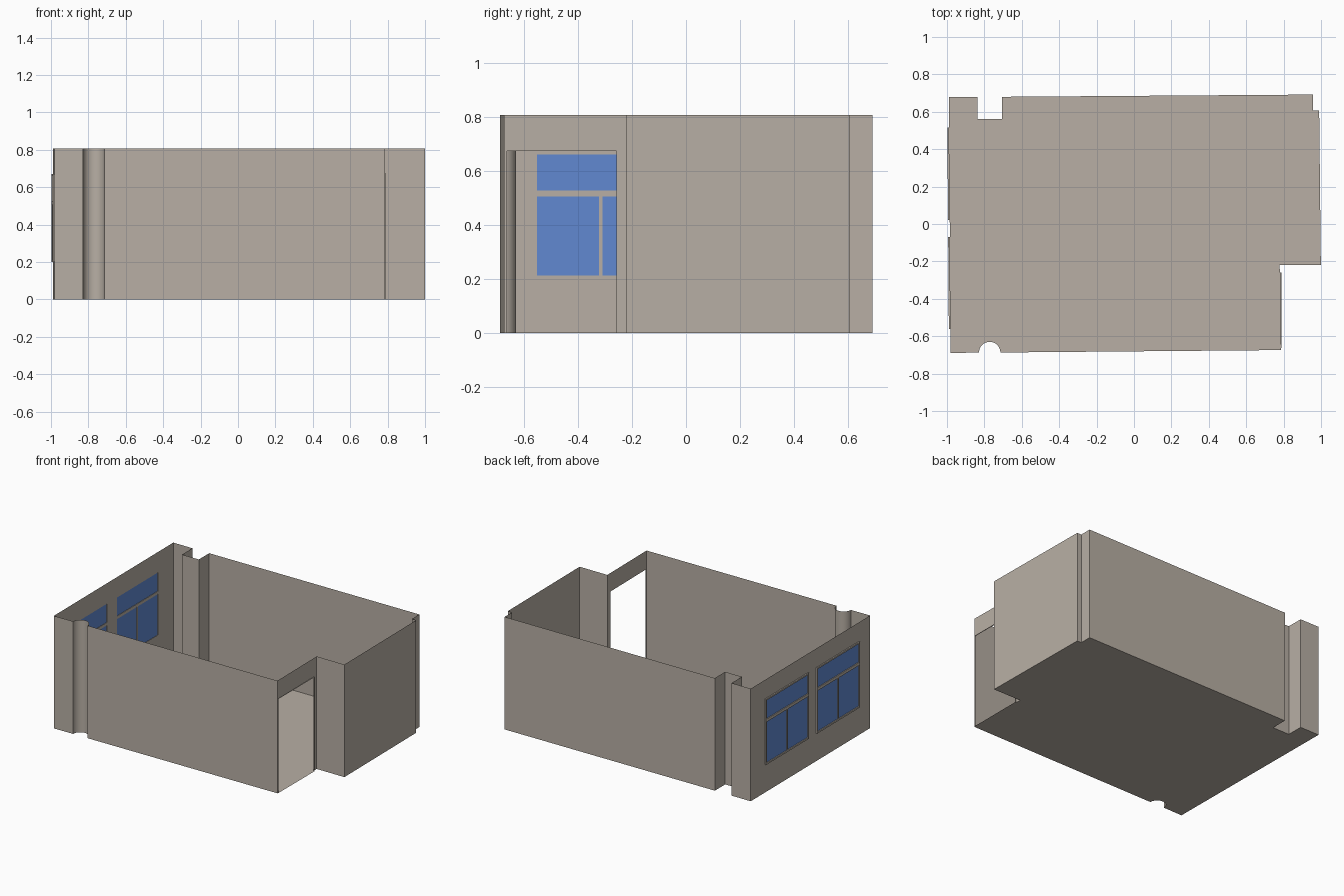
import bpy, bmesh, math

if "Cube" in bpy.data.objects:
    bpy.data.objects.remove(bpy.data.objects["Cube"])

H = 0.808          # wall height
BUMP = 0.009       # how far frames stand out from the walls


def material(name, rgb):
    m = bpy.data.materials.new(name)
    m.diffuse_color = (*rgb, 1)
    m.use_nodes = True
    m.node_tree.nodes["Principled BSDF"].inputs["Base Color"].default_value = m.diffuse_color
    return m


PLASTER = material("warm grey plaster", (0.48, 0.43, 0.375))
GLASS = material("window blue", (0.12, 0.25, 0.64))


def make(name, quads, mat):
    """Object from a list of polygons, shared corners merged."""
    bm = bmesh.new()
    for q in quads:
        bm.faces.new([bm.verts.new(c) for c in q])
    bmesh.ops.remove_doubles(bm, verts=bm.verts, dist=1e-5)
    me = bpy.data.meshes.new(name)
    bm.to_mesh(me)
    bm.free()
    me.materials.append(mat)
    ob = bpy.data.objects.new(name, me)
    bpy.context.collection.objects.link(ob)
    return ob


def upright(p, q, z0=0, z1=H):
    return [(*p, z0), (*q, z0), (*q, z1), (*p, z1)]


def panel(line, y0, y1, z0, z1, holes=(), shift=0.0):
    """Upright panel along a wall line x(y), cut by (y0, y1, z0, z1) holes."""
    ys = sorted({y0, y1, *[v for h in holes for v in h[:2]]})
    zs = sorted({z0, z1, *[v for h in holes for v in h[2:]]})
    quads = []
    for a, b in zip(ys, ys[1:]):
        for c, d in zip(zs, zs[1:]):
            y, z = (a + b) / 2, (c + d) / 2
            if not any(h[0] < y < h[1] and h[2] < z < h[3] for h in holes):
                quads.append(upright((line(a) + shift, a), (line(b) + shift, b), c, d))
    return quads


def line_between(p, q):
    return lambda y: p[0] + (q[0] - p[0]) * (y - p[1]) / (q[1] - p[1])


# Room outline
column = [(-0.7715 - 0.057 * math.cos(math.pi * i / 24),
           -0.687 + 0.057 * math.sin(math.pi * i / 24)) for i in range(25)]
front_left, back_left = (-0.98, -0.69), (-0.99, 0.68)
door_front, door_back = (0.785, -0.674), (0.779, -0.22)
shell = [door_back, (0.999, -0.22), (0.99, 0.608), (0.956, 0.608), (0.956, 0.692),
         (-0.705, 0.68), (-0.705, 0.562), (-0.838, 0.562), (-0.838, 0.68), back_left]

# Floor
outline = [front_left] + column + [door_front] + shell
make("floor", [[(x, y, 0) for x, y in outline]], PLASTER)

# Plain walls
make("back_and_right_walls", [upright(p, q) for p, q in zip(shell, shell[1:])], PLASTER)
make("front_wall", [upright(column[-1], door_front), upright(front_left, column[0])], PLASTER)

# Round column niche
niche = make("round_column", [upright(p, q) for p, q in zip(column, column[1:])], PLASTER)
for f in niche.data.polygons:
    f.use_smooth = True

# Doorway wall with a shallow reveal round the opening
door_line = line_between(door_front, door_back)
d0, d1, dz = -0.664, -0.258, 0.675
make("door_wall", panel(door_line, door_front[1], door_back[1], 0, H, [(d0, d1, 0, dz)]), PLASTER)
xa, xb, xo = door_line(d0), door_line(d1), 0.788
make("door_reveal", [
    upright((xa, d0), (xo, d0), 0, dz),
    upright((xb, d1), (xo, d1), 0, dz),
    [(xa, d0, dz), (xo, d0, dz), (xo, d1, dz), (xb, d1, dz)],
    [(xa, d0, 0), (xo, d0, 0), (xo, d1, 0), (xb, d1, 0)]], PLASTER)

# Window wall
win_line = line_between(front_left, back_left)
W0, W1 = 0.2, 0.672
windows = [("front", -0.562, -0.07), ("back", 0.022, 0.516)]
make("window_wall", panel(win_line, front_left[1], back_left[1], 0, H,
                          [(a, b, W0, W1) for _, a, b in windows]), PLASTER)

# Window frames and glass: one transom light above two casements
for side, a, b in windows:
    mid = (a + b) / 2
    panes = [(a + 0.01, b - 0.01, 0.527, 0.661),
             (a + 0.01, mid - 0.006, 0.212, 0.506),
             (mid + 0.006, b - 0.01, 0.212, 0.506)]
    frame = make(side + "_window_frame", panel(win_line, a, b, W0, W1, panes, -BUMP / 2), PLASTER)
    solid = frame.modifiers.new("thickness", "SOLIDIFY")
    solid.thickness = BUMP
    solid.offset = 0
    make(side + "_window_glass",
         [q for p in panes for q in panel(win_line, *p, shift=-0.003)], GLASS)
